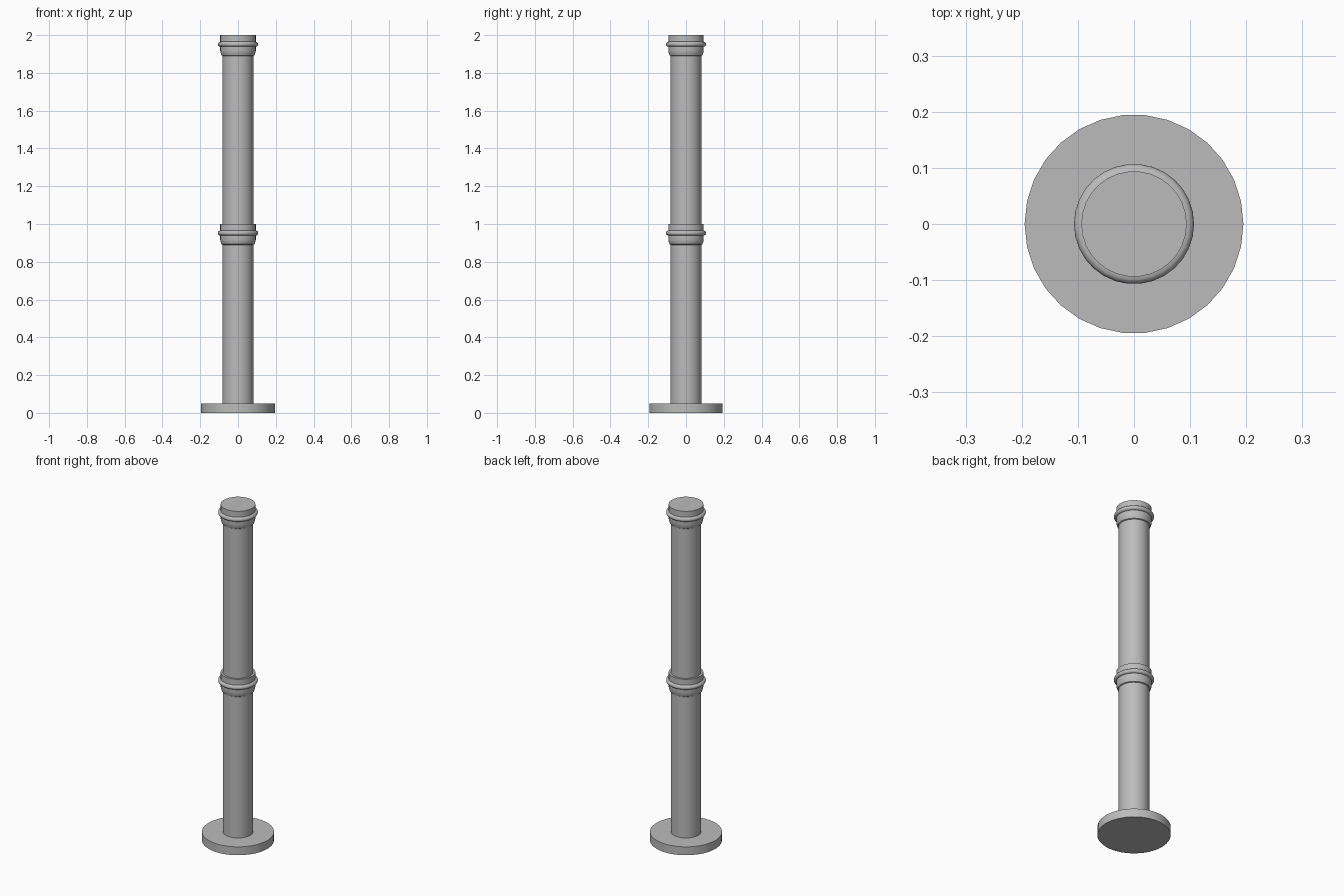
import bpy, math

cube = bpy.data.objects.get("Cube")
if cube:
    bpy.data.objects.remove(cube)

SIDES = 30
grey = bpy.data.materials.new("pipe_grey")
grey.use_nodes = True
COLOUR = (0.5, 0.5, 0.5, 1)
grey.diffuse_color = COLOUR
grey.node_tree.nodes["Principled BSDF"].inputs["Base Color"].default_value = COLOUR


def lathe(name, profile, z=0.0):
    """Spin a (radius, height) profile round z and cap both ends."""
    verts, faces = [], []
    for r, h in profile:
        for i in range(SIDES):
            a = math.tau * i / SIDES
            verts.append((r * math.cos(a), r * math.sin(a), h))
    for k in range(len(profile) - 1):
        for i in range(SIDES):
            j = (i + 1) % SIDES
            lo, hi = k * SIDES, (k + 1) * SIDES
            faces.append((lo + i, lo + j, hi + j, hi + i))
    faces.append(tuple(reversed(range(SIDES))))
    faces.append(tuple(range(len(verts) - SIDES, len(verts))))
    mesh = bpy.data.meshes.new(name)
    mesh.from_pydata(verts, [], faces)
    mesh.materials.append(grey)
    obj = bpy.data.objects.new(name, mesh)
    obj.location.z = z
    bpy.context.collection.objects.link(obj)
    bpy.ops.object.select_all(action='DESELECT')
    obj.select_set(True)
    bpy.context.view_layer.objects.active = obj
    bpy.ops.object.shade_smooth_by_angle(angle=math.radians(35))
    return obj


# Round foot plate
lathe("base_flange", [(0.195, 0), (0.195, 0.05)])

# Rounded bead in the middle of each socket
bead = [(0.094 + 0.013 * math.cos(t), 0.952 + 0.013 * math.sin(t))
        for t in (math.pi * (i / 8 - 0.5) for i in range(9))]
# Socket flares out from the pipe, carries the bead, ends in a flat rim
socket = [(0.082, 0.89), (0.087, 0.893), (0.092, 0.906), (0.094, 0.916)] + bead + [(0.094, 1.0)]

# Two stacked pipe sections, each with its socket on top
for label, z, foot in (("lower", 0, 0.05), ("upper", 1, 0)):
    lathe(label + "_pipe", [(0.082, foot), (0.082, 0.9)], z)
    lathe(label + "_socket", socket, z)
